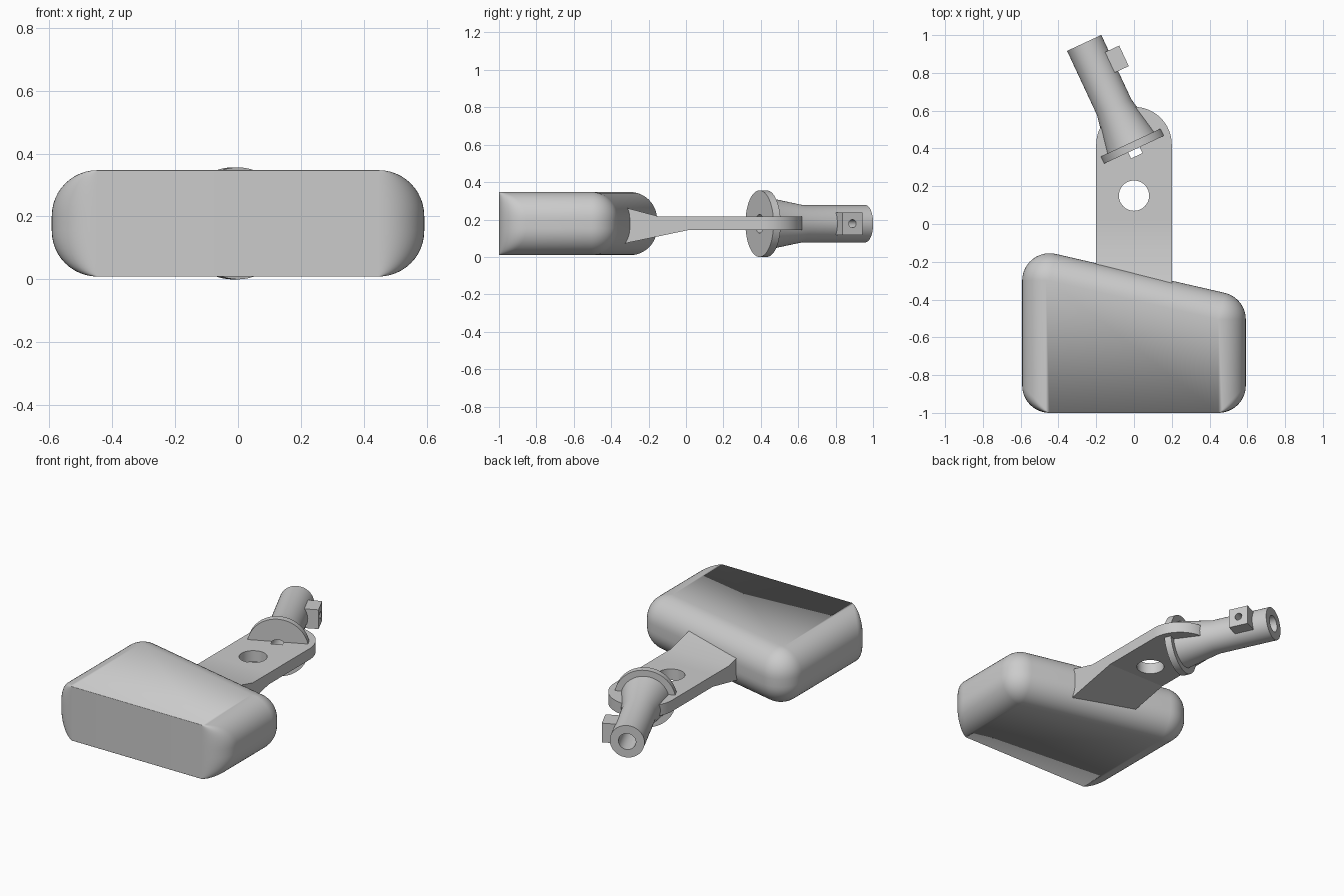
import bpy, bmesh, math
from mathutils import Matrix, Vector

cube = bpy.data.objects.get("Cube")
if cube:
    bpy.data.objects.remove(cube, do_unlink=True)

grey = bpy.data.materials.new("light_grey")
grey.use_nodes = True
colour = (0.6, 0.6, 0.6, 1)
grey.diffuse_color = colour
grey.node_tree.nodes["Principled BSDF"].inputs["Base Color"].default_value = colour

MID_Z = 0.178
# Tube frame: local y runs along the tube, local x points out through the nub
TUBE = Matrix.Translation((0, 0.393, MID_Z)) @ Matrix.Rotation(math.radians(25), 4, "Z")


def finish(name, bm, matrix=Matrix()):
    bmesh.ops.remove_doubles(bm, verts=bm.verts, dist=1e-5)
    bmesh.ops.recalc_face_normals(bm, faces=bm.faces)
    mesh = bpy.data.meshes.new(name)
    bm.to_mesh(mesh)
    bm.free()
    mesh.transform(matrix)
    mesh.materials.append(grey)
    obj = bpy.data.objects.new(name, mesh)
    bpy.context.collection.objects.link(obj)
    return obj


def activate(obj):
    bpy.ops.object.select_all(action="DESELECT")
    obj.select_set(True)
    bpy.context.view_layer.objects.active = obj


def skin(bm, rings, closed=False):
    """Join rings of points with quads; cap the ends unless the loop is closed."""
    rows = [[bm.verts.new(p) for p in ring] for ring in rings]
    pairs = list(zip(rows, rows[1:])) + ([(rows[-1], rows[0])] if closed else [])
    for a, b in pairs:
        for i in range(len(a)):
            j = (i + 1) % len(a)
            bm.faces.new((a[i], a[j], b[j], b[i]))
    if not closed:
        bm.faces.new(rows[0])
        bm.faces.new(rows[-1])


def cylinder(name, radius, start, end, matrix):
    """Cylinder along local z from start to end."""
    bm = bmesh.new()
    skin(bm, [[(radius * math.cos(a), radius * math.sin(a), z)
               for a in (math.tau * i / 48 for i in range(48))] for z in (start, end)])
    return finish(name, bm, matrix)


def cut(target, cutter):
    mod = target.modifiers.new("cut", "BOOLEAN")
    mod.operation = "DIFFERENCE"
    mod.solver = "EXACT"
    mod.object = cutter
    activate(target)
    bpy.ops.object.modifier_apply(modifier=mod.name)


# Body: slanted block, rounded on its sides and back, crisp at the front
HALF, R, SLOPE, HEIGHT = 0.592, 0.145, -0.2305, 0.169
back_angle = math.pi / 2 + math.atan(SLOPE)


def body_ring(z, radius):
    cx = HALF - R
    back = lambda x: -0.254 + SLOPE * x - R * math.hypot(1, SLOPE)
    corners = [(cx, back(cx), 0, back_angle),
               (-cx, back(-cx), back_angle, math.pi),
               (-cx, -1 + radius, math.pi, 1.5 * math.pi),
               (cx, -1 + radius, 1.5 * math.pi, math.tau)]
    steps = 12
    return [(x + radius * math.cos(a + (b - a) * i / steps),
             y + radius * math.sin(a + (b - a) * i / steps), z)
            for x, y, a, b in corners for i in range(steps + 1)]


bm = bmesh.new()
rings = []
for side in (-1, 1):
    for i in range(13):
        a = math.pi / 2 * (i if side > 0 else 12 - i) / 12
        rings.append(body_ring(MID_Z + side * (HEIGHT - R + R * math.sin(a)), R * math.cos(a)))
skin(bm, rings)
body = finish("body", bm)

# Arm: flat plate with a round end
bm = bmesh.new()
outline = [(-0.2, 0.02), (0.2, 0.02)]
outline += [(0.2 * math.cos(math.pi * i / 32), 0.42 + 0.2 * math.sin(math.pi * i / 32))
            for i in range(33)]
skin(bm, [[(x, y, z) for x, y in outline] for z in (0.145, 0.215)])
arm = finish("arm", bm)

# Arm root: wedge that thickens into the body
bm = bmesh.new()
profile = [(0.02, 0.145), (0.02, 0.215), (-0.14, 0.215), (-0.42, 0.289), (-0.42, 0.053)]
skin(bm, [[(x, y, z) for y, z in profile] for x in (-0.2, 0.2)])
arm_root = finish("arm_root", bm)

# Tube: turned flange, cone and barrel around an open bore
BORE, LENGTH = 0.05, 0.624
profile = [(BORE, 0), (0.178, 0), (0.178, 0.042), (0.14, 0.042),
           (0.1, 0.25), (0.1, LENGTH), (BORE, LENGTH)]
bm = bmesh.new()
skin(bm, [[(r * math.cos(a), s, r * math.sin(a)) for r, s in profile]
          for a in (math.tau * i / 64 for i in range(64))], closed=True)
tube = finish("tube", bm, TUBE)

# Nub: small block on the side of the barrel
bm = bmesh.new()
bmesh.ops.create_cube(bm, size=1)
nub = finish("nub", bm, TUBE @ Matrix.Translation((0.117, 0.473, 0))
             @ Matrix.Diagonal((0.09, 0.12, 0.12, 1)))

# Holes: plate hole, bore slot through the plate, screw hole through the nub
plate_hole = cylinder("plate_hole_cutter", 0.08, 0, 0.4, Matrix.Translation((0, 0.15, 0)))
bore = cylinder("bore_cutter", BORE, -0.035, 0.7,
                TUBE @ Matrix.Rotation(-math.pi / 2, 4, "X"))
screw = cylinder("screw_cutter", 0.022, 0.02, 0.25,
                 TUBE @ Matrix.Translation((0, 0.473, 0)) @ Matrix.Rotation(math.pi / 2, 4, "Y"))
for target, cutter in ((arm, plate_hole), (arm, bore), (tube, screw), (nub, screw)):
    cut(target, cutter)
for cutter in (plate_hole, bore, screw):
    bpy.data.objects.remove(cutter, do_unlink=True)

for obj in (body, arm, arm_root, tube, nub):
    activate(obj)
    bpy.ops.object.shade_smooth_by_angle(angle=math.radians(30))
